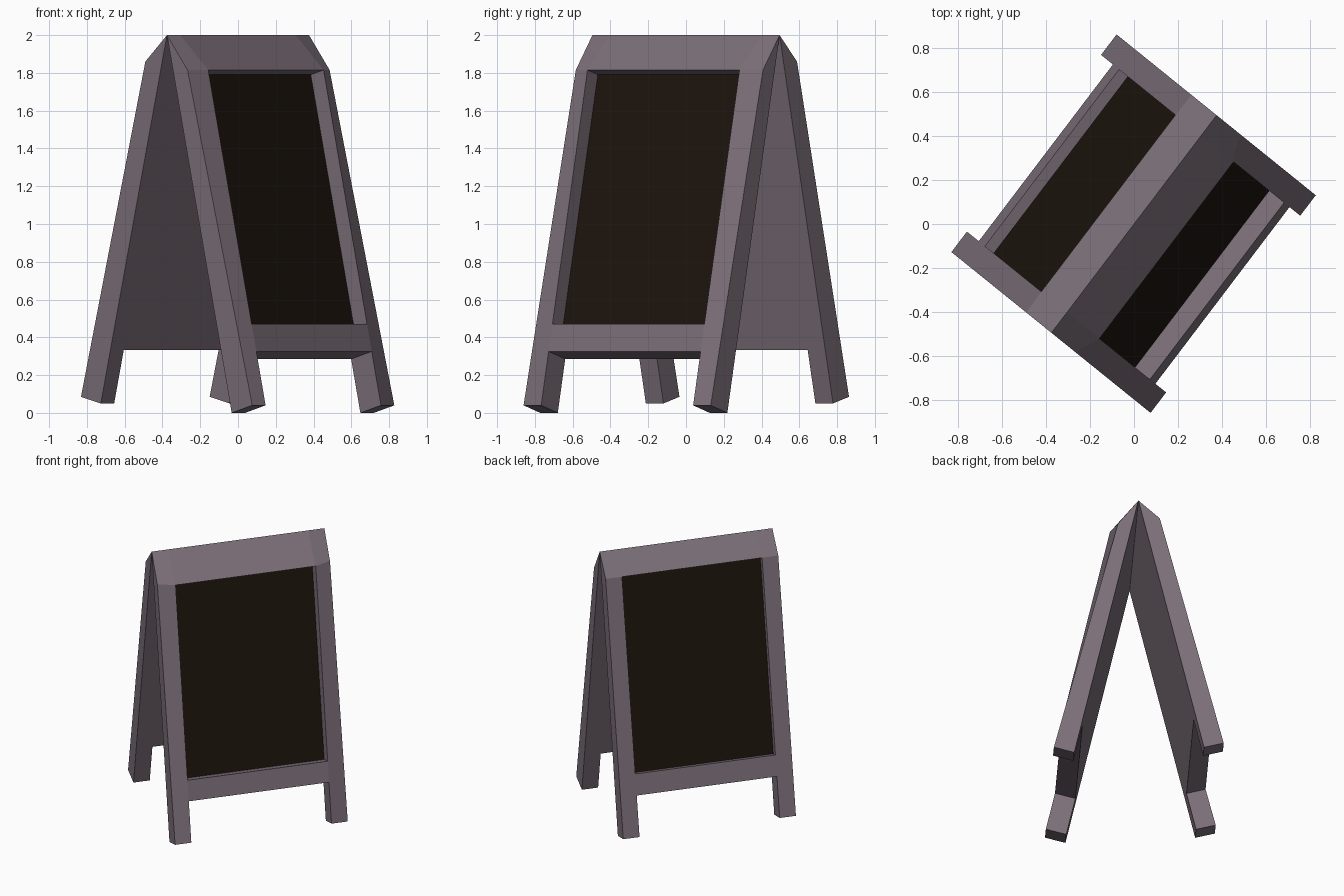
import bpy, bmesh, math

if "Cube" in bpy.data.objects:
    bpy.data.objects.remove(bpy.data.objects["Cube"])

ANG = math.radians(52.8)            # direction of the ridge in plan
C, S = math.cos(ANG), math.sin(ANG)
END, INNER = 0.622, 0.505           # half length of ridge, inner edge of the legs
APEX = (0.0, 2.0)


def material(name, rgb):
    m = bpy.data.materials.new(name)
    m.diffuse_color = (*rgb, 1)
    m.use_nodes = True
    m.node_tree.nodes["Principled BSDF"].inputs["Base Color"].default_value = m.diffuse_color
    return m


WOOD = material("painted_wood", (0.20, 0.16, 0.19))
SLATE = material("dark_board", (0.012, 0.007, 0.004))


def loft(name, side, prof_a, ua, prof_b, ub, mat):
    """Solid between two (outward, height) profiles placed along the ridge."""
    bm = bmesh.new()
    rings = []
    for prof, u in ((prof_a, ua), (prof_b, ub)):
        ring = []
        for n, z in prof:
            n *= side
            us = u - 0.03 * n       # slight skew of the ends
            ring.append(bm.verts.new((C * us + S * n, S * us - C * n, z)))
        rings.append(ring)
    a, b = rings
    k = len(a)
    bm.faces.new(a)
    bm.faces.new(b)
    for i in range(k):
        j = (i + 1) % k
        bm.faces.new((a[i], a[j], b[j], b[i]))
    bmesh.ops.recalc_face_normals(bm, faces=bm.faces)
    me = bpy.data.meshes.new(name)
    bm.to_mesh(me)
    bm.free()
    me.materials.append(mat)
    bpy.context.collection.objects.link(bpy.data.objects.new(name, me))


def build_panel(tag, side, top, corner, foot_out, foot_in, rail, depth):
    drop = foot_out[1] - foot_in[1]
    slope = foot_in[0] / (2 - foot_in[1])

    def pt(z, f):
        """Point at fraction f from the outer face to the inner face."""
        t = (top[1] - z) / (top[1] - foot_out[1])
        n = top[0] + t * (foot_out[0] - top[0])
        ni = slope * (2 - (z - drop))
        return (n + f * (ni - n), z - f * drop)

    # legs, with the upper outer corner shaved back
    mid = [APEX, top, foot_out, foot_in]
    end = [APEX, corner, foot_out, foot_in]
    for s, label in ((-1, "a"), (1, "b")):
        loft(f"{tag}_leg_{label}", side, end, s * END, mid, s * INNER, WOOD)

    # straight members between the legs
    rail_top, rail_low = rail
    zt = top[1]
    d2 = depth + 0.08
    spans = {
        "header": ([APEX, top, pt(zt, 1)], WOOD),
        "bottom_rail": ([pt(rail_top, 0), pt(rail_low, 0),
                         pt(rail_low, 1), pt(rail_top, 1)], WOOD),
        "backing": ([pt(zt, d2), pt(rail_top, d2),
                     pt(rail_top, 1), pt(zt, 1)], WOOD),
        "writing_board": ([pt(zt, depth), pt(rail_top, depth),
                           pt(rail_top, d2), pt(zt, d2)], SLATE),
    }
    for part, (prof, mat) in spans.items():
        loft(f"{tag}_{part}", side, prof, -INNER, prof, INNER, mat)


build_panel("front", 1, (0.19, 1.815), (0.14, 1.815),
            (0.58, 0.04), (0.44, 0.0), (0.47, 0.325), 0.62)
build_panel("back", -1, (0.15, 1.86), (0.147, 1.86),
            (0.585, 0.085), (0.45, 0.05), (0.515, 0.368), 0.4)
